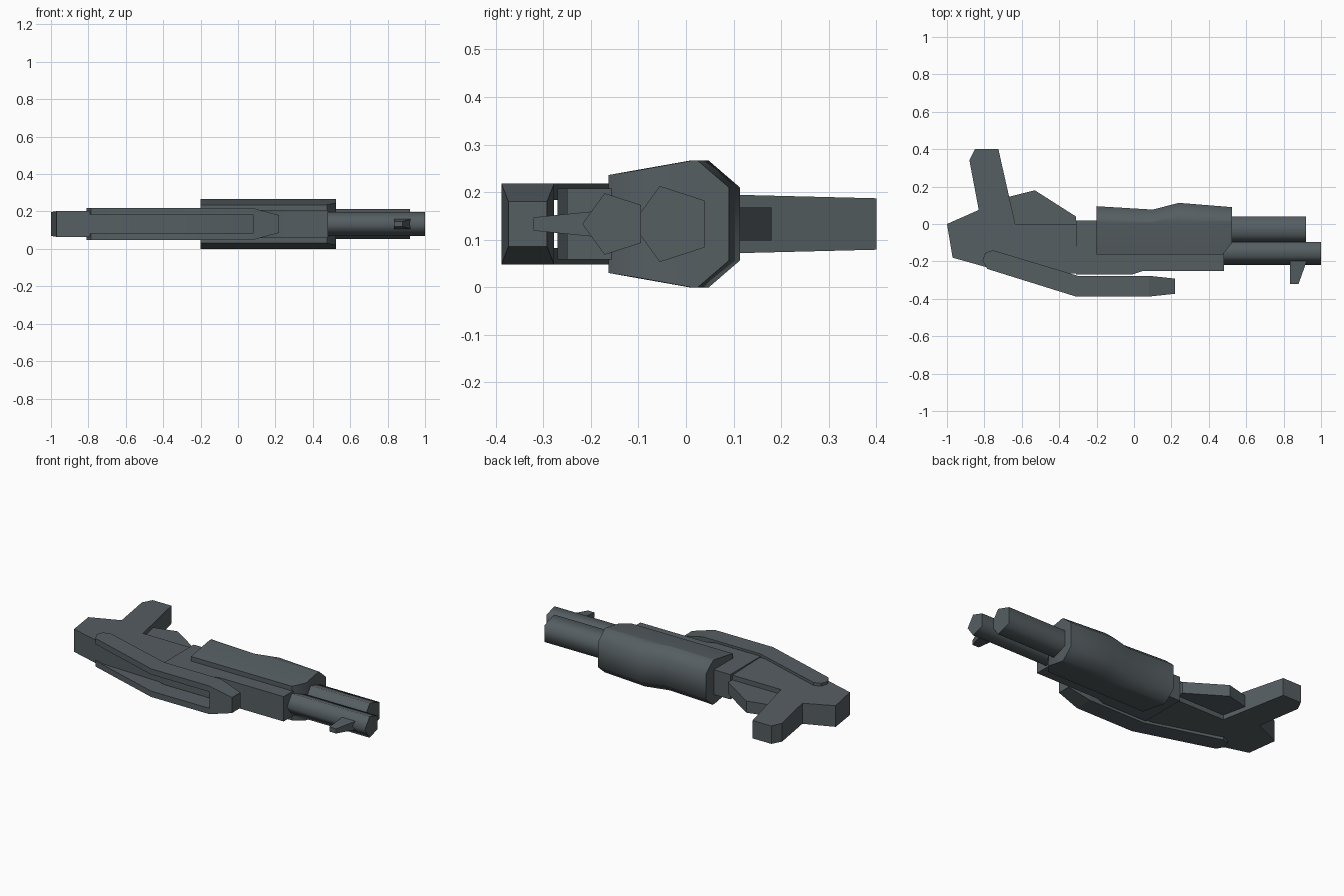
import bpy, bmesh
from math import radians, sin, cos, tau

MID = 0.133  # height of the plane of symmetry

cube = bpy.data.objects.get("Cube")
if cube:
    bpy.data.objects.remove(cube, do_unlink=True)

metal = bpy.data.materials.new("dark_gunmetal")
metal.use_nodes = True
color = (0.092, 0.112, 0.121, 1)
metal.diffuse_color = color
metal.node_tree.nodes["Principled BSDF"].inputs["Base Color"].default_value = color


def loft(name, rings, smooth=30):
    """Skin a list of equal-length point rings and cap both ends."""
    bm = bmesh.new()
    loops = [[bm.verts.new(p) for p in ring] for ring in rings]
    for a, b in zip(loops, loops[1:]):
        n = len(a)
        for i in range(n):
            j = (i + 1) % n
            bm.faces.new((a[i], a[j], b[j], b[i]))
    bm.faces.new(loops[0][::-1])
    bm.faces.new(loops[-1])
    bmesh.ops.recalc_face_normals(bm, faces=bm.faces)
    mesh = bpy.data.meshes.new(name)
    bm.to_mesh(mesh)
    bm.free()
    mesh.materials.append(metal)
    obj = bpy.data.objects.new(name, mesh)
    bpy.context.collection.objects.link(obj)
    bpy.ops.object.select_all(action='DESELECT')
    obj.select_set(True)
    bpy.context.view_layer.objects.active = obj
    bpy.ops.object.shade_smooth_by_angle(angle=radians(smooth))
    return obj


def plate(name, outline, low, high):
    """Extrude an outline in z; low and high give z offsets from y."""
    return loft(name, [[(x, y, MID + f(y)) for x, y in outline] for f in (low, high)])


def slab(name, outline, half, taper=0.0):
    return plate(name, outline, lambda y: -half - taper * y, lambda y: half + taper * y)


def barrel(name, x0, x1, y, radius):
    ring = [(y - radius * cos(tau * i / 5), MID + radius * sin(tau * i / 5)) for i in range(5)]
    return loft(name, [[(x, a, b) for a, b in ring] for x in (x0, x1)], smooth=80)


# Stock with grip, tapering slightly towards the grip end
slab("stock_and_grip", [(-1, 0), (-0.83, 0.075), (-0.88, 0.34), (-0.85, 0.4), (-0.725, 0.4),
                        (-0.635, 0), (-0.3, 0), (-0.3, -0.265), (-0.72, -0.25),
                        (-0.97, -0.18)], 0.064, -0.025)

# Trigger guard
slab("trigger_guard", [(-0.69, 0.14), (-0.53, 0.18), (-0.31, 0.04), (-0.31, -0.02),
                       (-0.65, -0.02)], 0.035)

# Receiver
slab("receiver", [(-0.31, 0.02), (0.48, 0.02), (0.48, -0.25), (0.05, -0.25),
                  (-0.01, -0.27), (-0.31, -0.27)], 0.075)

# Faceted handguard, lofted along the barrel axis
rings = []
for x, top, bottom in [(-0.2, 0.095, -0.163), (0.1, 0.077, -0.163), (0.24, 0.113, -0.163),
                       (0.475, 0.094, -0.163), (0.525, 0.09, -0.1)]:
    side = [(bottom, 0.129 + 0.16 * bottom), (0.01, 0.133), (top - 0.065, 0.133), (top, 0.077)]
    side[1] = (min(0.01, top - 0.07), 0.133)
    rings.append([(x, y, MID + h) for y, h in side] + [(x, y, MID - h) for y, h in side[::-1]])
loft("handguard", rings, smooth=50)

# Slotted side rail: two mirrored strips joined by a tapered nose
strip = [(-0.81, -0.195), (-0.795, -0.155), (-0.755, -0.14), (-0.3, -0.277),
         (0.08, -0.277), (0.08, -0.388), (-0.31, -0.388), (-0.785, -0.24)]
plate("rail_strip_upper", strip, lambda y: 0.05, lambda y: 0.085)
plate("rail_strip_lower", strip, lambda y: -0.085, lambda y: -0.05)
loft("rail_nose", [[(x, y, MID + z) for y, z in ((a, -h), (b, -h), (b, h), (a, h))]
                   for x, a, b, h in ((0.08, -0.388, -0.277, 0.085),
                                      (0.22, -0.373, -0.292, 0.047))])

# Twin five-sided barrels
barrel("upper_barrel", 0.4, 0.92, -0.029, 0.084)
barrel("lower_barrel", 0.4, 1.0, -0.15, 0.068)

# Front sight, narrowing outwards
slab("front_sight", [(0.835, -0.18), (0.93, -0.18), (0.88, -0.32), (0.835, -0.32)], 0.046, 0.1)
